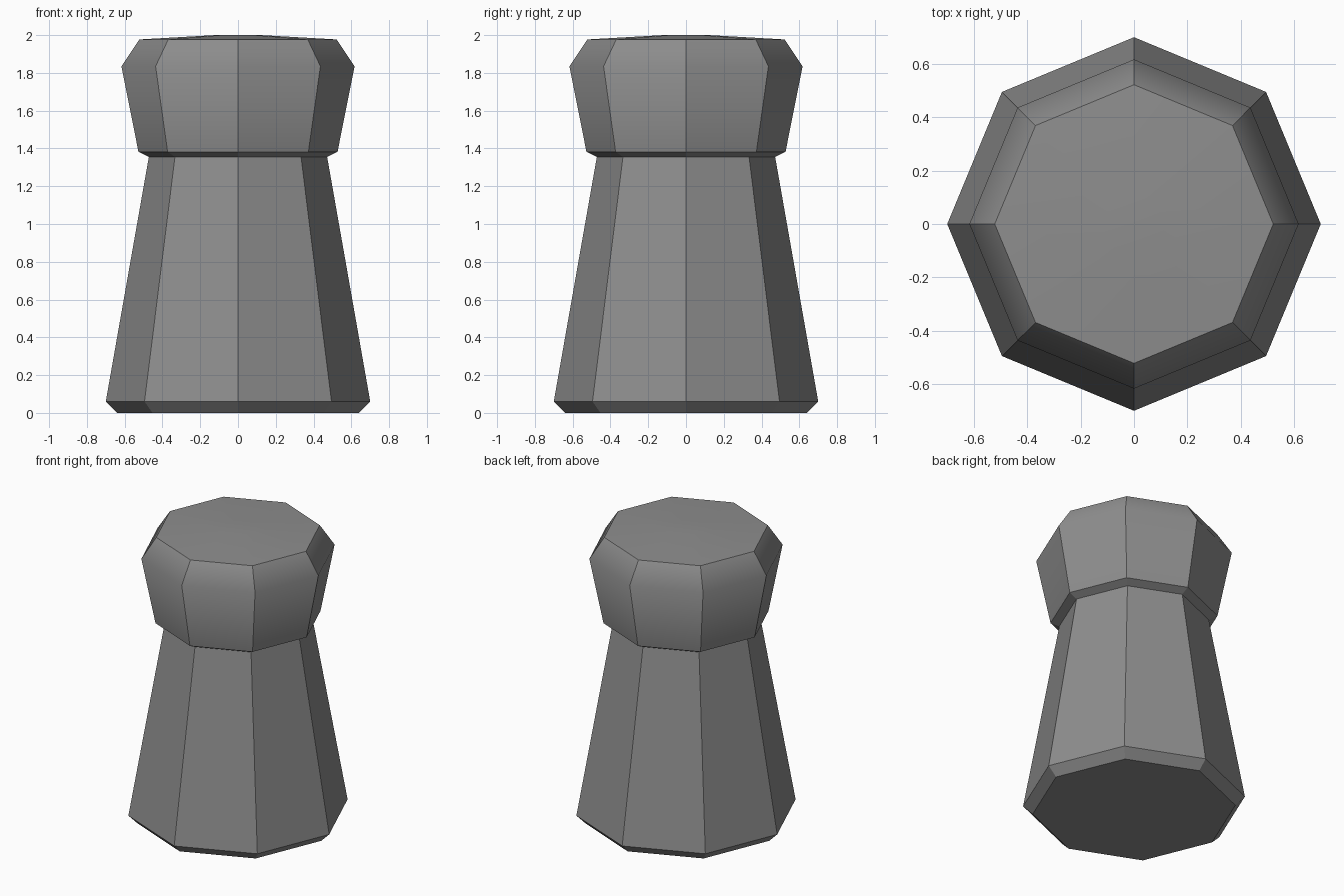
import bpy, bmesh, math

if "Cube" in bpy.data.objects:
    bpy.data.objects.remove(bpy.data.objects["Cube"])

SIDES = 8

# Dark grey finish for the whole model
dark = bpy.data.materials.new("dark_grey")
dark.diffuse_color = (0.27, 0.27, 0.27, 1.0)
dark.use_nodes = True
dark.node_tree.nodes["Principled BSDF"].inputs["Base Color"].default_value = dark.diffuse_color


def turned(name, profile, cap_bottom=False, cap_top=False,
           smooth_from=None, sharp_rings=(), sharp_sides=0):
    """Eight-sided turned part from (radius, height) points."""
    bm = bmesh.new()
    rings = []
    for r, z in profile:
        rings.append([bm.verts.new((r * math.cos(math.tau * i / SIDES),
                                    r * math.sin(math.tau * i / SIDES), z))
                      for i in range(SIDES)])
    for k in range(len(rings) - 1):
        low, high = rings[k], rings[k + 1]
        for i in range(SIDES):
            j = (i + 1) % SIDES
            f = bm.faces.new((low[i], low[j], high[j], high[i]))
            f.smooth = smooth_from is not None and k >= smooth_from
    if cap_bottom:
        bm.faces.new(rings[0][::-1])
    if cap_top:
        bm.faces.new(rings[-1]).smooth = smooth_from is not None
    # Crisp corners between the sides and around the chosen rings
    for i in range(SIDES):
        for k in range(sharp_sides):
            bm.edges.get((rings[k][i], rings[k + 1][i])).smooth = False
        for k in sharp_rings:
            bm.edges.get((rings[k][i], rings[k][(i + 1) % SIDES])).smooth = False
    mesh = bpy.data.meshes.new(name)
    bm.to_mesh(mesh)
    bm.free()
    mesh.materials.append(dark)
    obj = bpy.data.objects.new(name, mesh)
    bpy.context.collection.objects.link(obj)
    return obj


# Tapered body with a bevelled foot
turned("body", [(0.64, 0.0), (0.70, 0.06), (0.472, 1.355)], cap_bottom=True)

# Flared head: sides blend into the chamfer, crisp rim, slightly domed top
turned("head", [(0.472, 1.355), (0.527, 1.382), (0.617, 1.835),
                (0.522, 1.977), (0.12, 2.0)], cap_top=True,
       smooth_from=1, sharp_rings=(1, 3), sharp_sides=3)
